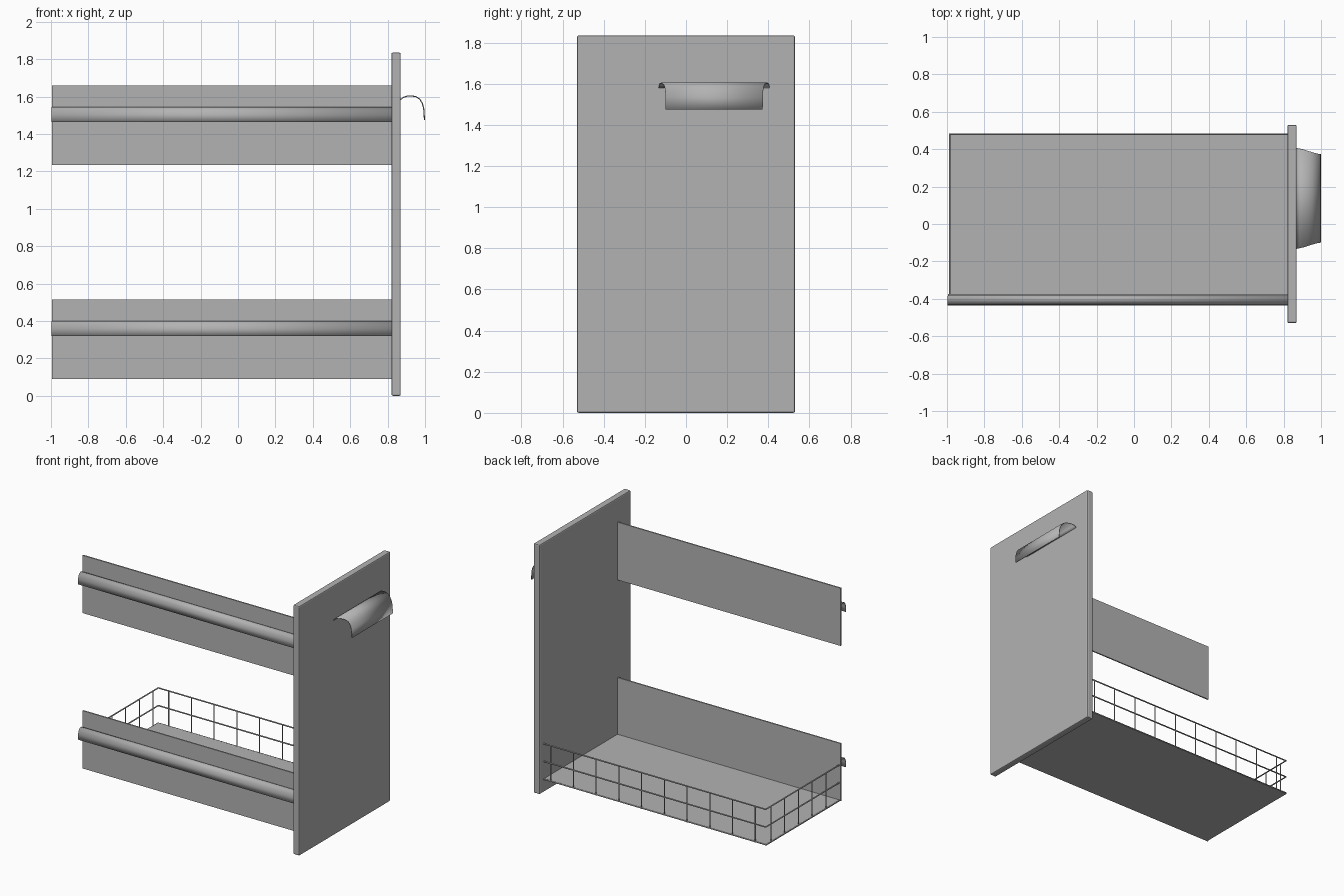
import bpy
import bmesh
import math
from mathutils import Vector

cube = bpy.data.objects.get("Cube")
if cube:
    bpy.data.objects.remove(cube, do_unlink=True)

grey = bpy.data.materials.new("satin grey")
grey.use_nodes = True
COLOUR = (0.45, 0.45, 0.45, 1)
grey.diffuse_color = COLOUR
grey.node_tree.nodes["Principled BSDF"].inputs["Base Color"].default_value = COLOUR


def finish(name, bm):
    mesh = bpy.data.meshes.new(name)
    bm.to_mesh(mesh)
    bm.free()
    mesh.materials.append(grey)
    ob = bpy.data.objects.new(name, mesh)
    bpy.context.collection.objects.link(ob)
    return ob


def box(name, lo, hi, bevel=0):
    lo, hi = Vector(lo), Vector(hi)
    bm = bmesh.new()
    bmesh.ops.create_cube(bm, size=1)
    bmesh.ops.scale(bm, vec=hi - lo, verts=bm.verts)
    bmesh.ops.translate(bm, vec=(lo + hi) / 2, verts=bm.verts)
    ob = finish(name, bm)
    if bevel:
        mod = ob.modifiers.new("soft edges", "BEVEL")
        mod.width = bevel
        mod.segments = 2
    return ob


def sheet(name, rows, thickness):
    """Curved thin sheet through rows of paired end points."""
    bm = bmesh.new()
    pairs = [[bm.verts.new(p) for p in row] for row in rows]
    for (a, b), (c, d) in zip(pairs, pairs[1:]):
        bm.faces.new((a, b, d, c))
    ob = finish(name, bm)
    mod = ob.modifiers.new("thickness", "SOLIDIFY")
    mod.thickness = thickness
    mod.offset = 0
    bpy.ops.object.select_all(action="DESELECT")
    ob.select_set(True)
    bpy.context.view_layer.objects.active = ob
    bpy.ops.object.shade_smooth_by_angle(angle=math.radians(40))


def wires(name, paths, radius):
    curve = bpy.data.curves.new(name, "CURVE")
    curve.dimensions = "3D"
    curve.bevel_depth = radius
    curve.bevel_resolution = 1
    curve.use_fill_caps = True
    for path in paths:
        spline = curve.splines.new("POLY")
        spline.points.add(len(path) - 1)
        for point, co in zip(spline.points, path):
            point.co = (*co, 1)
    curve.materials.append(grey)
    ob = bpy.data.objects.new(name, curve)
    bpy.context.collection.objects.link(ob)


BACK, PANEL = -0.995, 0.82
PLATE_Y, FAR_Y = -0.375, 0.48
FLOOR_Z = 0.09

# Tall front panel of the pull-out
box("door_panel", (PANEL, -0.53, 0), (0.87, 0.53, 1.835), 0.008)

# Two side plates, each with a hooked rail cover
hook = [(0, 0.303), (0.01, 0.308), (0.022, 0.308), (0.033, 0.302),
        (0.042, 0.289), (0.047, 0.27), (0.048, 0.23)]
for level, base in (("lower", FLOOR_Z), ("upper", 1.233)):
    box(level + "_side_plate", (BACK, PLATE_Y - 0.01, base),
        (PANEL, PLATE_Y, base + 0.425))
    sheet(level + "_rail_cover",
          [((-0.998, PLATE_Y - 0.01 - out, base + up),
            (PANEL, PLATE_Y - 0.01 - out, base + up)) for out, up in hook],
          0.004)

# Basket floor and wire sides
box("basket_floor", (-0.99, PLATE_Y, FLOOR_Z), (PANEL, FAR_Y, FLOOR_Z + 0.008))
left = -0.985
wires("basket_rails",
      [[(left, PLATE_Y, z), (left, FAR_Y, z), (PANEL, FAR_Y, z)]
       for z in (FLOOR_Z + 0.005, 0.225, 0.355)], 0.005)
uprights = [(-0.90 + 0.185 * i, FAR_Y) for i in range(10)]
uprights += [(left, 0.42 - 0.16 * i) for i in range(5)]
wires("basket_uprights",
      [[(x, y, FLOOR_Z), (x, y, 0.355)] for x, y in uprights], 0.004)

# Curved pull handle, tapering away from the panel
curve = [(0.868, 1.583, 0.27), (0.885, 1.596, 0.266), (0.905, 1.602, 0.262),
         (0.93, 1.603, 0.254), (0.952, 1.599, 0.247), (0.971, 1.587, 0.241),
         (0.985, 1.565, 0.238), (0.993, 1.535, 0.237), (0.997, 1.475, 0.236)]
sheet("pull_handle",
      [((x, 0.137 - half, z), (x, 0.137 + half, z)) for x, z, half in curve],
      0.006)
